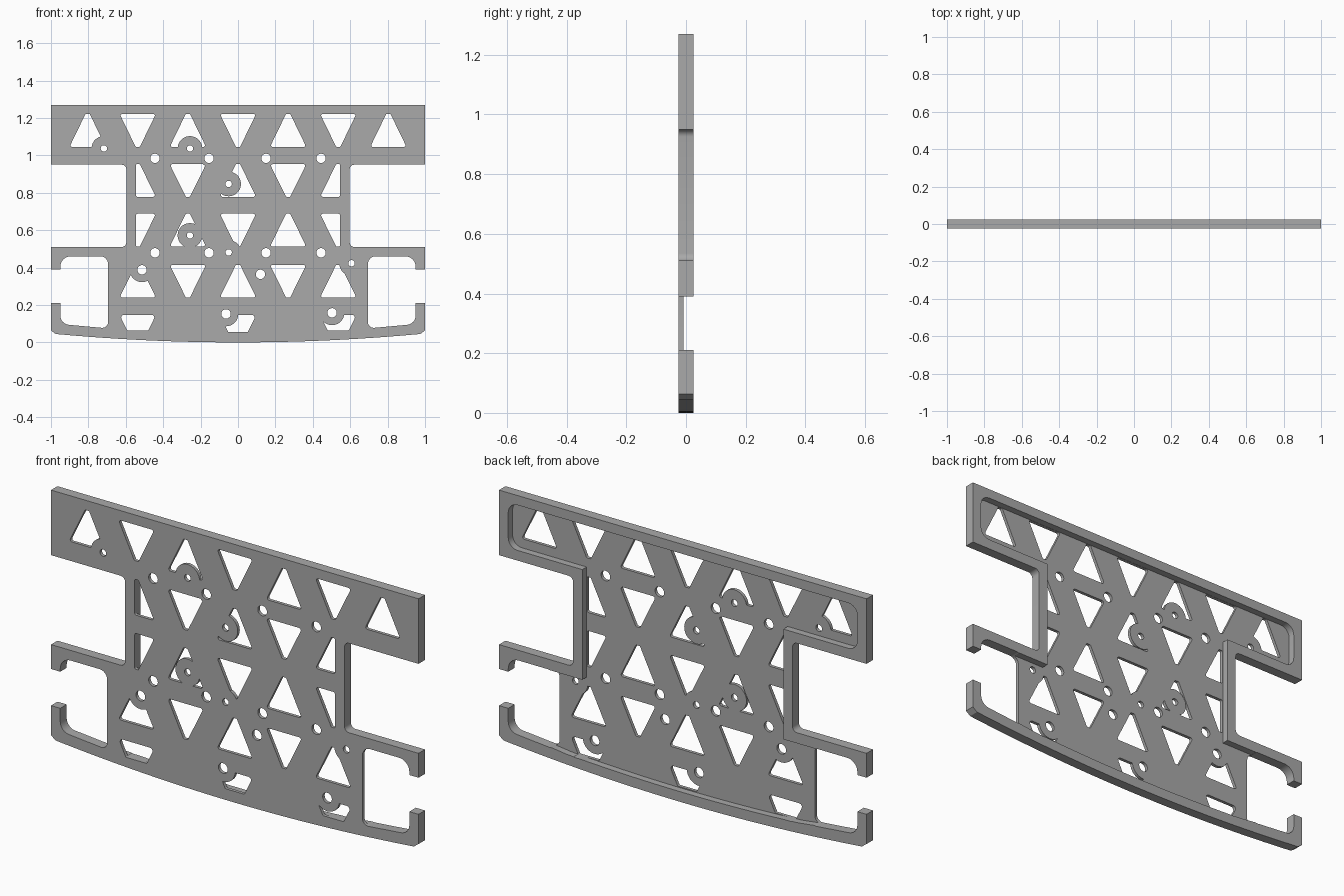
import bpy, bmesh, math
from mathutils import Vector

cube = bpy.data.objects.get("Cube")
if cube:
    bpy.data.objects.remove(cube, do_unlink=True)

FRONT, BACK, WEB = -0.025, 0.025, -0.009
CELL = 0.268          # spacing of the triangle lattice
INNER = 0.545         # lattice limit beside the side notches

metal = bpy.data.materials.new("plain grey")
metal.use_nodes = True
metal.diffuse_color = (0.4, 0.4, 0.4, 1)
metal.node_tree.nodes["Principled BSDF"].inputs["Base Color"].default_value = (0.4, 0.4, 0.4, 1)


def rounded(points, steps=6):
    """Turn (x, z, radius) corners into a filleted outline."""
    out = []
    for i, (x, z, r) in enumerate(points):
        p = Vector((x, z))
        if r == 0:
            out.append(p)
            continue
        a = (Vector(points[i - 1][:2]) - p).normalized()
        b = (Vector(points[(i + 1) % len(points)][:2]) - p).normalized()
        half = a.angle(b) / 2
        centre = p + (a + b).normalized() * (r / math.sin(half))
        start = p + a * (r / math.tan(half)) - centre
        end = p + b * (r / math.tan(half)) - centre
        sweep = start.angle_signed(end)
        for k in range(steps + 1):
            t = -sweep * k / steps
            c, s = math.cos(t), math.sin(t)
            out.append(centre + Vector((start.x * c - start.y * s, start.x * s + start.y * c)))
    return out


def circle(x, z, r, n=28):
    return [Vector((x + r * math.cos(math.tau * k / n), z + r * math.sin(math.tau * k / n)))
            for k in range(n)]


def prism(name, outlines, y0, y1):
    """Extrude flat outlines along y into one object."""
    bm = bmesh.new()
    for pts in outlines:
        face = bm.faces.new([bm.verts.new((p.x, y0, p.y)) for p in pts])
        ext = bmesh.ops.extrude_face_region(bm, geom=[face], use_keep_orig=True)
        verts = [g for g in ext["geom"] if isinstance(g, bmesh.types.BMVert)]
        bmesh.ops.translate(bm, verts=verts, vec=(0, y1 - y0, 0))
    bmesh.ops.recalc_face_normals(bm, faces=bm.faces[:])
    mesh = bpy.data.meshes.new(name)
    bm.to_mesh(mesh)
    bm.free()
    obj = bpy.data.objects.new(name, mesh)
    bpy.context.collection.objects.link(obj)
    return obj


def cut(target, cutter):
    """Subtract the cutter, bake the result and drop the cutter."""
    mod = target.modifiers.new("cut", "BOOLEAN")
    mod.operation, mod.solver, mod.object = "DIFFERENCE", "EXACT", cutter
    mod.use_self = True
    bpy.context.view_layer.update()
    graph = bpy.context.evaluated_depsgraph_get()
    mesh = bpy.data.meshes.new_from_object(target.evaluated_get(graph))
    target.modifiers.clear()
    target.data = mesh
    bpy.data.objects.remove(cutter, do_unlink=True)


def mirrored(half):
    """Close a right-hand half outline with its mirror image."""
    left = [(-x, z, r) for x, z, r in reversed(half) if x > 0]
    return rounded(half + left)


def sag(x):
    return 0.045 * (x / 0.975) ** 2


# Outer outline: top bar, side notches, hooked arms, bowed lower edge
outline = [(1, 1.27, 0), (1, 0.95, 0), (0.597, 0.95, 0.025), (0.597, 0.51, 0.025),
           (1, 0.51, 0), (1, 0.39, 0), (0.95, 0.39, 0), (0.95, 0.46, 0.055),
           (0.695, 0.46, 0.04), (0.695, 0.075, 0.03), (0.95, 0.098, 0.05),
           (0.95, 0.21, 0), (1, 0.21, 0), (1, 0.064, 0)]
outline += [(0.975 * k / 12, sag(0.975 * k / 12), 0) for k in range(12, -1, -1)]
plate = prism("lattice_plate", [mirrored(outline)], FRONT, BACK)

# Rear pocket leaves a thin web inside a raised rim
pocket = [(0.95, 1.223, 0.05), (0.95, 1.0, 0.05), (0.547, 1.0, 0), (0.547, 0.458, 0),
          (0.72, 0.458, 0), (0.72, 0.08, 0)]
pocket += [(0.07 * k, 0.05 + sag(0.07 * k), 0) for k in range(9, -1, -1)]
cut(plate, prism("pocket_cutter", [mirrored(pocket)], WEB, 0.1))


def triangle(column, low, high, up, floor=None, limit=1.0):
    """Blunt triangle, optionally truncated below or clipped at the sides."""
    cx = column * CELL
    apex, base = (high, low) if up else (low, high)
    tip = 0.011
    if floor is not None:
        tip += 0.48 * (floor - apex)
        apex = floor
    wide = 0.097
    pts = [(cx - wide, base), (cx + wide, base), (cx + tip, apex), (cx - tip, apex)]
    r = 0.009 if floor is None else 0.014
    out = []
    for x, z in pts:
        clipped = max(-limit, min(limit, x))
        out.append((clipped, z, r if z == base else 0.006))
    return rounded(out, 4)


# Lattice windows, alternating up and down
windows = [triangle(c, 1.045, 1.222, c % 2 == 1) for c in range(-3, 4)]
for low, high, flip in ((0.778, 0.953, 0), (0.512, 0.688, 1), (0.24, 0.415, 0)):
    for c in range(-2, 3):
        limit = INNER if low > 0.5 else 1.0
        windows.append(triangle(c, low, high, c % 2 == flip, limit=limit))
for c in (-2, 0, 2):
    windows.append(triangle(c, -0.03, 0.147, False, floor=0.055 + sag(c * CELL) * 0.7))

# Fixing points: (x, z, hole radius), each kept solid by a round boss
small, large = 0.017, 0.025
bossed = [(-0.717, 1.037, small), (-0.257, 1.037, small), (-0.05, 0.847, small),
          (-0.257, 0.572, small), (-0.05, 0.481, small), (0.607, 0.423, small),
          (-0.513, 0.388, large), (0.12, 0.364, large), (-0.064, 0.152, large),
          (0.503, 0.158, large)]
grid = [(x, z, large) for z in (0.984, 0.479) for x in (-0.444, -0.155, 0.15, 0.444)]

cutter = prism("window_cutter", windows, -0.1, 0.1)
solid = [circle(x, z, 0.066) for x, z, r in bossed] + [circle(x, z, 0.045) for x, z, r in grid]
for i, boss in enumerate(solid):
    cut(cutter, prism("boss_cutter", [boss], -0.2, 0.2))
cut(plate, cutter)
cut(plate, prism("hole_cutter", [circle(*h) for h in bossed + grid], -0.1, 0.1))

# Finish
plate.data.materials.clear()
plate.data.materials.append(metal)
for poly in plate.data.polygons:
    poly.material_index = 0
bpy.ops.object.select_all(action="DESELECT")
plate.select_set(True)
bpy.context.view_layer.objects.active = plate
bpy.ops.object.shade_smooth_by_angle(angle=math.radians(30))
